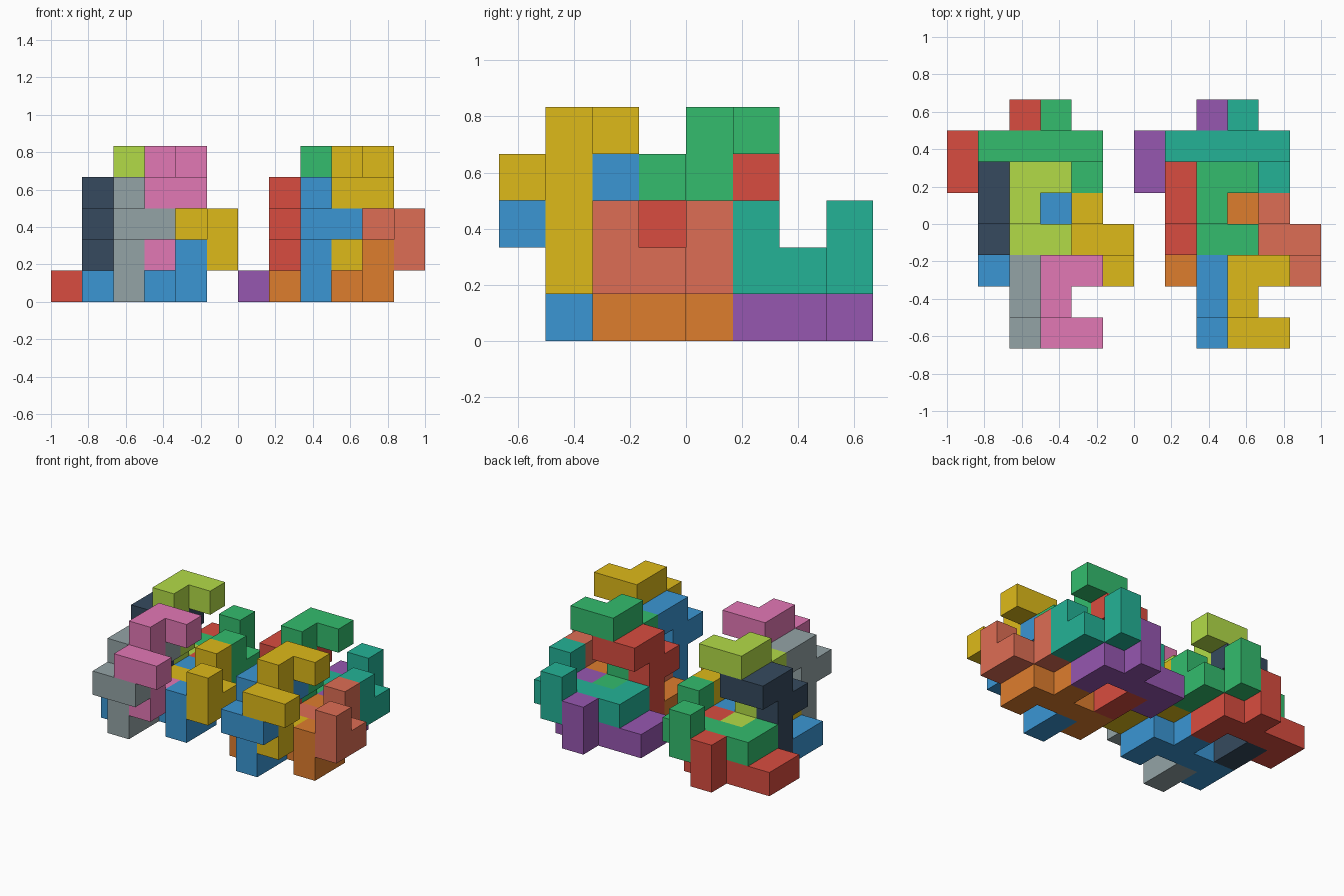
import bpy
import bmesh
from mathutils import Vector

if "Cube" in bpy.data.objects:
    bpy.data.objects.remove(bpy.data.objects["Cube"])

CELL = 1 / 6  # edge length of one unit cube

# One nine-cube block: a column with a foot and two hooked arms
UPRIGHT = [(0, 0, 0), (0, 0, 1), (0, 0, 2), (0, 0, 3), (0, 1, 0),
           (0, -1, 2), (1, -1, 2), (0, 1, 3), (1, 1, 3)]
# The same block turned over to lie along x
LYING = [(k, -j, i) for i, j, k in UPRIGHT]

COLOURS = {
    "red": (0.85, 0.30, 0.25), "green": (0.20, 0.74, 0.43),
    "navy": (0.21, 0.29, 0.37), "lime": (0.70, 0.86, 0.28),
    "blue": (0.23, 0.59, 0.83), "yellow": (0.87, 0.73, 0.10),
    "grey": (0.58, 0.64, 0.65), "pink": (0.89, 0.47, 0.71),
    "purple": (0.59, 0.34, 0.69), "teal": (0.14, 0.70, 0.59),
    "orange": (0.87, 0.49, 0.18), "salmon": (0.87, 0.43, 0.33),
}


def material(name):
    mat = bpy.data.materials.get(name)
    if mat is None:
        mat = bpy.data.materials.new(name)
        linear = [((c + 0.055) / 1.055) ** 2.4 for c in COLOURS[name]]
        mat.diffuse_color = (*linear, 1)
        mat.use_nodes = True
        mat.node_tree.nodes["Principled BSDF"].inputs["Base Color"].default_value = mat.diffuse_color
    return mat


def block(name, cells, origin, colour):
    """Join unit cubes into one solid, keeping only the outer skin."""
    bm = bmesh.new()
    filled = set(cells)
    for cell in cells:
        for axis in range(3):
            for side in (-1, 1):
                normal = Vector((0, 0, 0))
                normal[axis] = side
                if tuple(int(c + n) for c, n in zip(cell, normal)) in filled:
                    continue
                u = Vector((0, 0, 0))
                u[(axis + 1) % 3] = 0.5
                v = normal.cross(u)
                mid = Vector(cell) + Vector((0.5, 0.5, 0.5)) + normal * 0.5
                bm.faces.new([bm.verts.new((mid + a * u + b * v) * CELL)
                              for a, b in ((-1, -1), (1, -1), (1, 1), (-1, 1))])
    bmesh.ops.remove_doubles(bm, verts=bm.verts, dist=1e-4)
    bmesh.ops.dissolve_limit(bm, angle_limit=0.01, verts=bm.verts, edges=bm.edges)
    mesh = bpy.data.meshes.new(name)
    bm.to_mesh(mesh)
    bm.free()
    mesh.materials.append(material(colour))
    obj = bpy.data.objects.new(name, mesh)
    obj.location = Vector(origin) * CELL
    bpy.context.collection.objects.link(obj)


# Block kind, cell position and colour in the left and right group
LAYOUT = [
    ("lying", (0, 6, 0), "red", "purple"),
    ("lying", (1, 6, 1), "green", "teal"),
    ("lying", (1, 3, 0), "blue", "orange"),
    ("lying", (2, 3, 1), "yellow", "salmon"),
    ("upright", (1, 4, 0), "navy", "red"),
    ("upright", (2, 4, 1), "lime", "green"),
    ("upright", (2, 1, 0), "grey", "blue"),
    ("upright", (3, 1, 1), "pink", "yellow"),
]

# Two identical interlocking groups side by side
for kind, (i, j, k), left, right in LAYOUT:
    cells = LYING if kind == "lying" else UPRIGHT
    for group, shift, colour in (("left", -6, left), ("right", 0, right)):
        block(f"{group}_{kind}_block_{colour}", cells, (i + shift, j - 4, k), colour)
